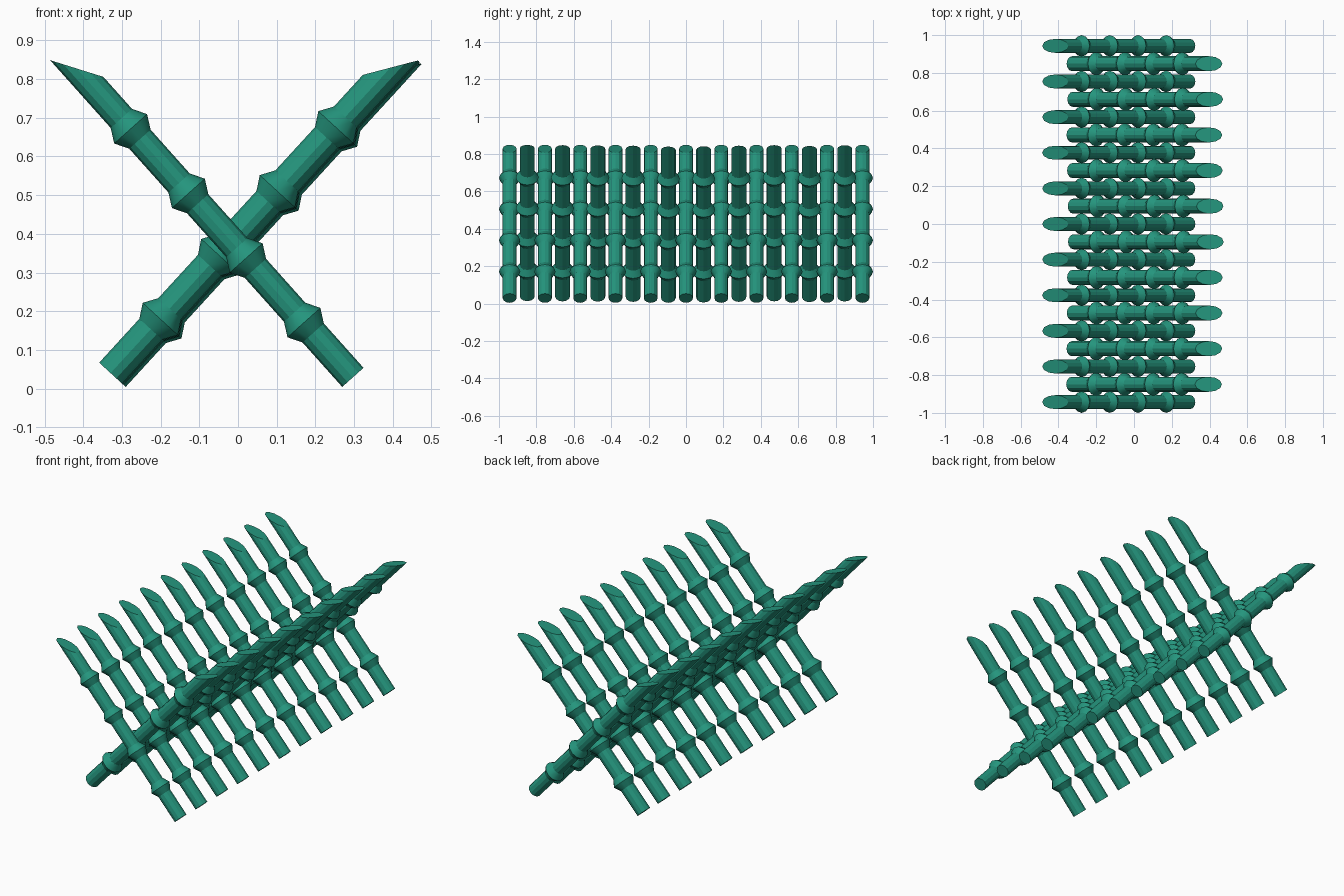
import bpy, bmesh, math
from mathutils import Matrix, Vector

if "Cube" in bpy.data.objects:
    bpy.data.objects.remove(bpy.data.objects["Cube"])

SIDES = 12
R, RIDGE = 0.037, 0.057          # pole radius, joint ridge radius
JOINTS = [0.19, 0.414, 0.638, 0.862]
STEP = 0.0943                    # spacing of neighbouring poles along y

green = bpy.data.materials.new("bamboo green")
green.diffuse_color = (0.018, 0.30, 0.205, 1)
green.use_nodes = True
green.node_tree.nodes["Principled BSDF"].inputs["Base Color"].default_value = green.diffuse_color


def pole_mesh():
    """Bamboo cane along +z with ridged joints and a slanted, pointed top."""
    profile = [(0, R)]
    for j in JOINTS:
        profile += [(j - 0.036, R), (j, RIDGE), (j + 0.036, R)]
    bm = bmesh.new()
    angles = [2 * math.pi * i / SIDES for i in range(SIDES)]
    rings = [[bm.verts.new((r * math.cos(a), r * math.sin(a), t)) for a in angles]
             for t, r in profile]
    # slanted cut: long edge on -x
    rings.append([bm.verts.new((R * math.cos(a), R * math.sin(a),
                                1.071 - 0.062 * math.cos(a))) for a in angles])
    for lo, hi in zip(rings, rings[1:]):
        for i in range(SIDES):
            k = (i + 1) % SIDES
            bm.faces.new((lo[i], lo[k], hi[k], hi[i]))
    bm.faces.new(rings[0][::-1])
    bm.faces.new(rings[-1])
    me = bpy.data.meshes.new("bamboo_pole")
    bm.to_mesh(me)
    bm.free()
    me.shade_smooth()
    me.set_sharp_from_angle(angle=math.radians(28))
    me.materials.append(green)
    return me


mesh = pole_mesh()


def add_pole(name, base, matrix):
    ob = bpy.data.objects.new(name, mesh)
    ob.matrix_world = Matrix.Translation(base) @ matrix
    bpy.context.collection.objects.link(ob)


# row leaning to the left
lean_left = Matrix.Rotation(math.radians(-41.8), 4, 'Y')
for i in range(11):
    add_pole(f"left_leaning_pole_{i}", Vector((0.297, (i - 5) * 2 * STEP, 0.029)), lean_left)

# slightly thicker row leaning to the right, a little uneven
ang = math.radians(42.5)
lean_right = (Matrix.Rotation(ang, 4, 'Y') @ Matrix.Rotation(math.pi, 4, 'Z')
              @ Matrix.Diagonal((1.08, 1.08, 1, 1)))
side = Vector((math.cos(ang), 0, -math.sin(ang)))
shifts = [-.006, -.004, -.002, 0, .007, .005, 0, -.004, .002, -.003]
for i, s in enumerate(shifts):
    base = Vector((-0.325, (i - 4.5) * 2 * STEP, 0.036)) + side * s
    add_pole(f"right_leaning_pole_{i}", base, lean_right)
